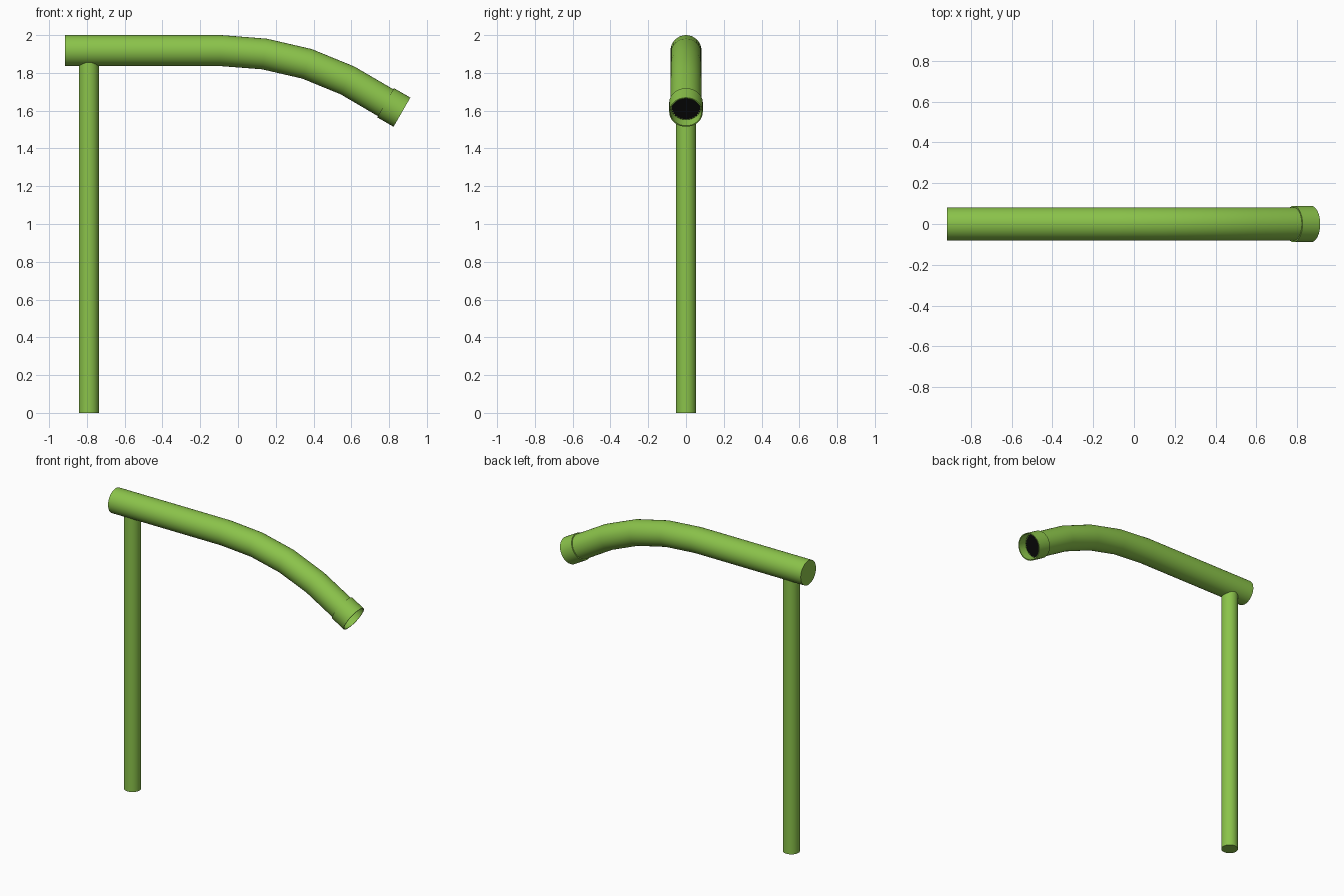
import bpy, bmesh, math
from mathutils import Vector

SIDES = 32

cube = bpy.data.objects.get("Cube")
if cube:
    bpy.data.objects.remove(cube, do_unlink=True)


def material(name, color):
    mat = bpy.data.materials.new(name)
    mat.use_nodes = True
    mat.diffuse_color = color
    mat.node_tree.nodes["Principled BSDF"].inputs["Base Color"].default_value = color
    return mat


def add_tube(name, mat, rings, start_cap=False, end_cap=False, closed=False):
    """Skin rings given as (centre, normal, radius), all lying along the xz plane."""
    bm = bmesh.new()
    loops = []
    for centre, normal, radius in rings:
        side = Vector((0, 1, 0))
        up = normal.cross(side)
        loops.append([bm.verts.new(centre + radius * (math.cos(a) * side + math.sin(a) * up))
                      for a in (math.tau * i / SIDES for i in range(SIDES))])
    pairs = list(zip(loops, loops[1:]))
    if closed:
        pairs.append((loops[-1], loops[0]))
    for a, b in pairs:
        for i in range(SIDES):
            j = (i + 1) % SIDES
            bm.faces.new((a[i], a[j], b[j], b[i]))
    if start_cap:
        bm.faces.new(loops[0])
    if end_cap:
        bm.faces.new(loops[-1])
    bmesh.ops.recalc_face_normals(bm, faces=bm.faces)
    return finish(name, bm, mat)


def finish(name, bm, mat):
    mesh = bpy.data.meshes.new(name)
    bm.to_mesh(mesh)
    bm.free()
    mesh.materials.append(mat)
    obj = bpy.data.objects.new(name, mesh)
    bpy.context.collection.objects.link(obj)
    bpy.ops.object.select_all(action="DESELECT")
    obj.select_set(True)
    bpy.context.view_layer.objects.active = obj
    bpy.ops.object.shade_smooth_by_angle(angle=math.radians(35))
    return obj


green = material("leaf green", (0.258, 0.546, 0.069, 1))
black = material("black", (0.003, 0.003, 0.003, 1))

# Upright post, running up into the pipe
up = Vector((0, 0, 1))
add_tube("post", green, [(Vector((-0.79, 0, z)), up, 0.053) for z in (0, 1.88)], True, True)

# Pipe that runs level, then bends down in four steps
tilt = math.radians(30)
axis = Vector((math.cos(tilt), 0, -math.sin(tilt)))
mouth = Vector((0.868, 0, 1.592))
path = [Vector((x, 0, z)) for x, z in
        ((-0.917, 1.918), (-0.09, 1.918), (0.14, 1.90), (0.365, 1.848), (0.58, 1.76))]
path.append(mouth - 0.062 * axis)
rings = []
for i, p in enumerate(path):
    before = (p - path[i - 1]).normalized() if i else Vector((1, 0, 0))
    after = (path[i + 1] - p).normalized() if i + 1 < len(path) else axis
    rings.append((p, (before + after).normalized(), 0.082))
add_tube("curved_pipe", green, rings, True, True)

# Hollow collar around the open end
back = mouth - 0.1 * axis
add_tube("end_collar", green, [(back, axis, 0.082), (back, axis, 0.089),
                               (mouth, axis, 0.089), (mouth, axis, 0.083)], closed=True)

# Dark toothed disc set back inside the collar
bm = bmesh.new()
side = Vector((0, 1, 0))
across = axis.cross(side)
centre = mouth - 0.059 * axis
rim = []
for i in range(2 * SIDES):
    a = math.pi * i / SIDES
    r = 0.074 if i % 2 else 0.081
    rim.append(bm.verts.new(centre + r * (math.cos(a) * side + math.sin(a) * across)))
face = bm.faces.new(rim)
face.normal_update()
if face.normal.dot(axis) < 0:
    face.normal_flip()
finish("dark_opening", bm, black)
